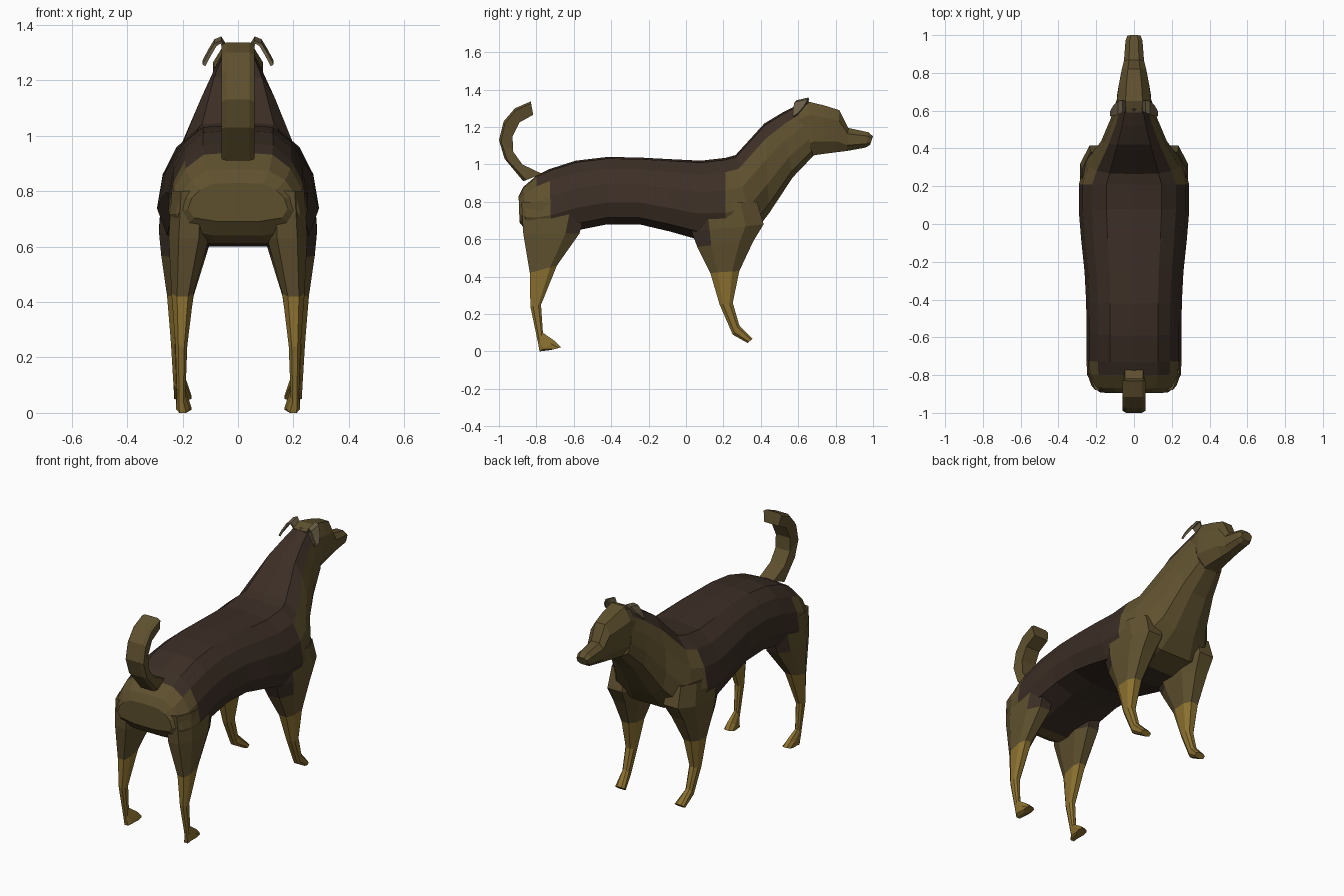
import bpy, bmesh


def material(name, rgb):
    m = bpy.data.materials.new(name)
    m.diffuse_color = (*rgb, 1)
    return m


DARK = material("dark_coat", (0.045, 0.028, 0.019))
OLIVE = material("olive_coat", (0.115, 0.082, 0.028))
TAN = material("tan_coat", (0.26, 0.165, 0.03))
EAR = material("ear_grey", (0.14, 0.11, 0.06))
MATS = [DARK, OLIVE, TAN, EAR]

# Cross-sections: u across, v from bottom (-1) to top (1)
half = [(0.5, 0.95), (0.76, 0.65), (0.93, 0.2), (1, -0.35), (0.88, -0.8), (0.4, -1)]
BARREL = [(0, 1)] + half + [(0, -1)] + [(-u, v) for u, v in reversed(half)]
OCT = [(-.5, 1), (.5, 1), (1, .5), (1, -.5), (.5, -1), (-.5, -1), (-1, -.5), (-1, .5)]
BOX = [(-1, .7), (-.7, 1), (.7, 1), (1, .7), (.8, -1), (-.8, -1)]


def make(name, bm, mirror=False):
    bmesh.ops.recalc_face_normals(bm, faces=bm.faces)
    me = bpy.data.meshes.new(name)
    bm.to_mesh(me)
    bm.free()
    for m in MATS:
        me.materials.append(m)
    ob = bpy.data.objects.new(name, me)
    bpy.context.collection.objects.link(ob)
    if mirror:
        ob.modifiers.new("mirror", 'MIRROR').use_mirror_merge = False
    return ob


def loft(name, rings, profile, paint, mirror=False):
    """Each ring: top (y, z), bottom (y, z), left x, right x."""
    bm = bmesh.new()
    n = len(profile)
    loops = []
    for (ty, tz), (by, bz), x0, x1 in rings:
        loops.append([bm.verts.new(((x0 + x1) / 2 + u * (x1 - x0) / 2,
                                    (ty + by) / 2 + v * (ty - by) / 2,
                                    (tz + bz) / 2 + v * (tz - bz) / 2))
                      for u, v in profile])
    for a, b in zip(loops, loops[1:]):
        for i in range(n):
            j = (i + 1) % n
            bm.faces.new((a[i], a[j], b[j], b[i]))
    bm.faces.new(loops[0])
    bm.faces.new(loops[-1])
    for f in bm.faces:
        f.material_index = paint(f.calc_center_median())
    return make(name, bm, mirror)


def sym(top, bottom, w):
    return top, bottom, -w, w


def coat(c):
    # dark saddle and nape, olive elsewhere
    if -0.73 < c.y < 0.21:
        return 0
    if -0.84 < c.y <= -0.73 and c.z > 0.92:
        return 0
    if c.y >= 0.21 and c.z > 0.98 + max(0, c.y - 0.3) * 0.95:
        return 0
    return 1


# Trunk and neck
loft("body_and_neck", [
    sym((-.895, .83), (-.89, .69), .18),
    sym((-.87, .88), (-.85, .64), .225),
    sym((-.80, .94), (-.79, .61), .248),
    sym((-.73, .975), (-.72, .61), .252),
    sym((-.59, 1.02), (-.57, .65), .252),
    sym((-.42, 1.04), (-.42, .68), .253),
    sym((-.25, 1.037), (-.25, .68), .262),
    sym((-.08, 1.028), (-.08, .64), .28),
    sym((.08, 1.02), (.06, .60), .292),
    sym((.21, 1.035), (.21, .60), .292),
    sym((.265, 1.05), (.36, .63), .26),
    sym((.42, 1.22), (.445, .74), .175),
    sym((.52, 1.28), (.57, .93), .125),
    sym((.61, 1.325), (.68, 1.045), .092),
], BARREL, coat)

# Head with muzzle
loft("head", [
    sym((.59, 1.315), (.64, 1.03), .085),
    sym((.65, 1.337), (.69, 1.05), .09),
    sym((.74, 1.315), (.74, 1.057), .08),
    sym((.82, 1.29), (.81, 1.066), .065),
    sym((.868, 1.195), (.86, 1.072), .053),
    sym((.975, 1.172), (.96, 1.09), .045),
    sym((1.0, 1.15), (.985, 1.105), .035),
], OCT, lambda c: 1)

# Upright curled tail
outer = [(-.87, .91), (-.97, 1.03), (-1.0, 1.13), (-.975, 1.23), (-.915, 1.30), (-.83, 1.337)]
inner = [(-.77, .95), (-.875, 1.0), (-.925, 1.07), (-.927, 1.15), (-.89, 1.225), (-.817, 1.265)]
loft("tail", [sym(o, i, .06) for o, i in zip(outer, inner)], BOX, lambda c: 1)


def leg_coat(c):
    if c.z < 0.43:
        return 2
    return 0 if -0.7 < c.y < 0.2 and c.z > 0.55 else 1


# Legs: front point, back point, inner x, outer x
loft("front_leg", [
    ((.38, .80), (.02, .80), .10, .275),
    ((.415, .68), (.03, .64), .09, .285),
    ((.36, .59), (.06, .56), .115, .277),
    ((.285, .43), (.13, .42), .16, .256),
    ((.25, .26), (.18, .25), .185, .242),
    ((.285, .14), (.25, .09), .19, .233),
    ((.355, .068), (.33, .045), .168, .23),
], OCT, lambda c: 1 if c.y > .2 and c.z > .43 else leg_coat(c), True)
loft("hind_leg", [
    ((-.52, .80), (-.88, .80), .10, .24),
    ((-.57, .63), (-.87, .63), .105, .25),
    ((-.69, .46), (-.835, .42), .16, .24),
    ((-.775, .25), (-.832, .24), .183, .226),
    ((-.765, .10), (-.79, .04), .19, .22),
    ((-.70, .055), (-.783, .0), .175, .224),
    ((-.667, .022), (-.72, .008), .168, .222),
], OCT, leg_coat, True)

# Folded ears: a bent strip given thickness
bm = bmesh.new()
strip = [(.04, 1.325, .60, .65), (.06, 1.358, .59, .655), (.085, 1.348, .58, .65),
         (.108, 1.31, .572, .63), (.128, 1.272, .57, .595)]
rows = [(bm.verts.new((x, y0, z - .015)), bm.verts.new((x, y1, z))) for x, z, y0, y1 in strip]
for a, b in zip(rows, rows[1:]):
    bm.faces.new((a[0], a[1], b[1], b[0])).material_index = 3
ear = make("ear", bm, True)
ear.modifiers.new("thickness", 'SOLIDIFY').thickness = 0.012
